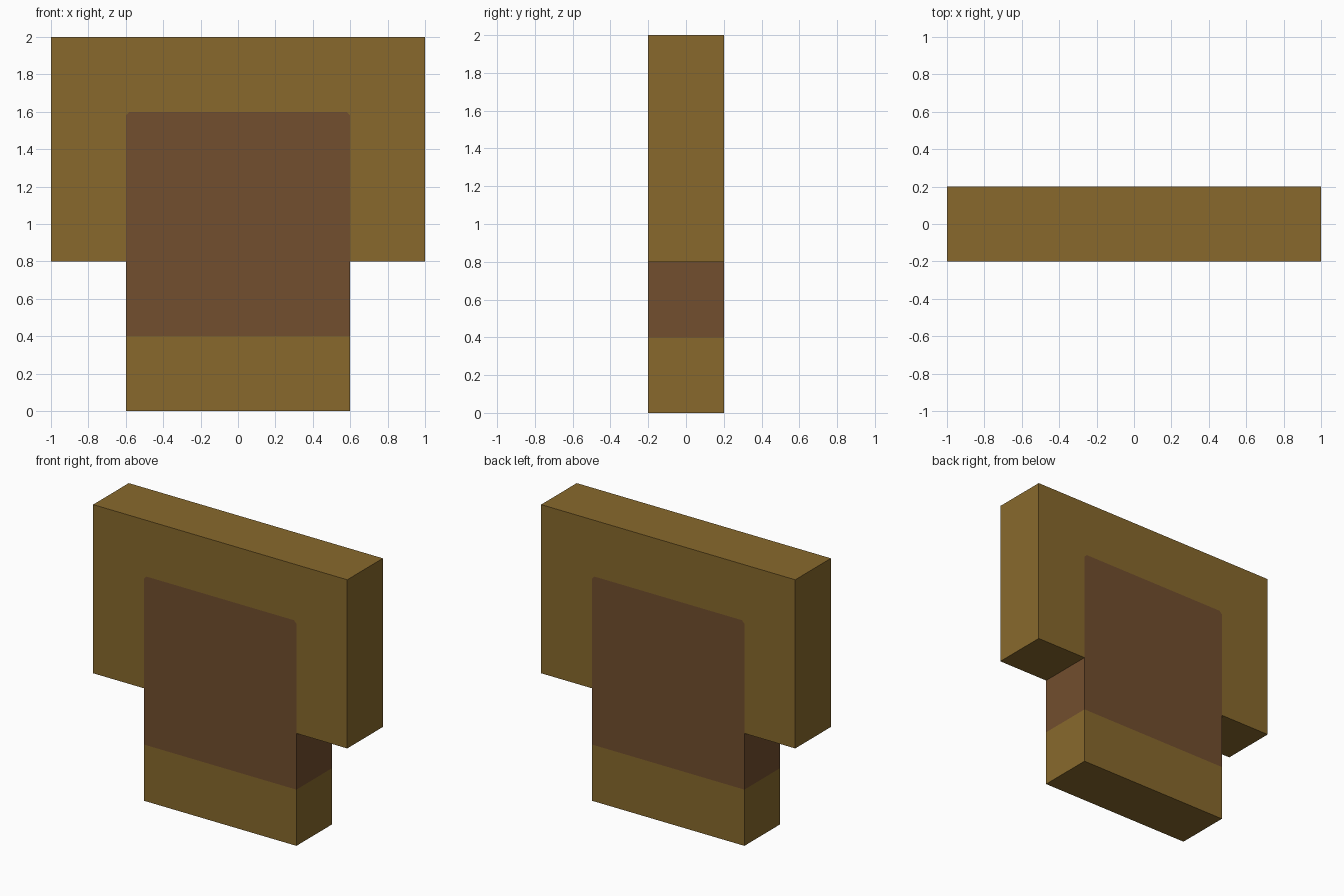
import bpy, bmesh

if "Cube" in bpy.data.objects:
    bpy.data.objects.remove(bpy.data.objects["Cube"])

HALF_DEPTH = 0.2
C = 0.02  # tiny clipped corners at the top of the brown panel


def material(name, rgb):
    m = bpy.data.materials.new(name)
    m.diffuse_color = (*rgb, 1.0)
    m.use_nodes = True
    m.node_tree.nodes["Principled BSDF"].inputs["Base Color"].default_value = m.diffuse_color
    return m


olive = material("olive_brown", (0.246, 0.141, 0.0252))
brown = material("dark_brown", (0.168, 0.0762, 0.0273))

# Front outlines (x, z) of the three coloured regions
panel_top = [(-0.6, 0.8), (-0.6, 1.6 - C), (-0.6 + C, 1.6),
             (0.6 - C, 1.6), (0.6, 1.6 - C), (0.6, 0.8)]
regions = [
    ([(-0.6, 0), (0.6, 0), (0.6, 0.4), (-0.6, 0.4)], 0),        # foot
    ([(0.6, 0.4), (-0.6, 0.4)] + panel_top, 1),                 # panel
    ([(-1, 0.8)] + panel_top + [(1, 0.8), (1, 2), (-1, 2)], 0),  # wide head
]

bm = bmesh.new()
verts = {}


def vert(x, z):
    key = (round(x, 4), round(z, 4))
    if key not in verts:
        verts[key] = bm.verts.new((x, -HALF_DEPTH, z))
    return verts[key]


for outline, index in regions:
    face = bm.faces.new([vert(x, z) for x, z in outline])
    face.material_index = index
bmesh.ops.recalc_face_normals(bm, faces=bm.faces[:])

# Extrude the front through to the back
result = bmesh.ops.extrude_face_region(bm, geom=bm.faces[:], use_keep_orig=True)
moved = [g for g in result["geom"] if isinstance(g, bmesh.types.BMVert)]
bmesh.ops.translate(bm, verts=moved, vec=(0, 2 * HALF_DEPTH, 0))
bmesh.ops.recalc_face_normals(bm, faces=bm.faces[:])

# The brown band wraps round the sides of the stem
for f in bm.faces:
    if abs(f.normal.y) < 0.5:
        c = f.calc_center_median()
        band = abs(f.normal.x) > 0.5 and abs(c.x) < 0.7 and 0.4 < c.z < 0.8
        f.material_index = 1 if band else 0

mesh = bpy.data.meshes.new("t_shaped_block")
mesh.materials.append(olive)
mesh.materials.append(brown)
bm.to_mesh(mesh)
bm.free()
bpy.context.collection.objects.link(bpy.data.objects.new("t_shaped_block", mesh))
